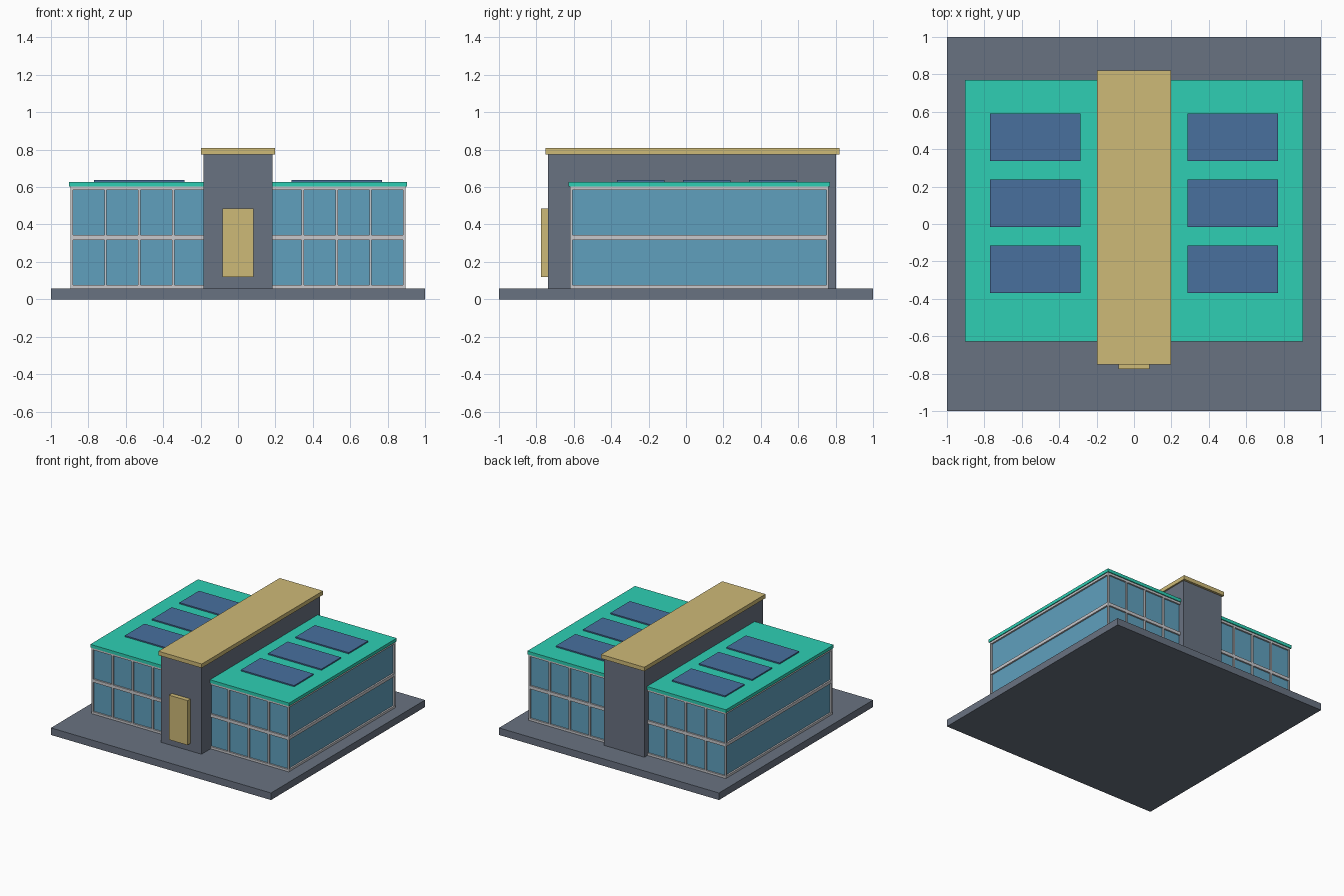
import bpy

if "Cube" in bpy.data.objects:
    bpy.data.objects.remove(bpy.data.objects["Cube"])


def material(name, rgb):
    """Flat material from 0-255 display values, converted to linear."""
    def lin(c):
        c /= 255
        return c / 12.92 if c <= 0.04045 else ((c + 0.055) / 1.055) ** 2.4
    m = bpy.data.materials.new(name)
    m.diffuse_color = (*[lin(c) for c in rgb], 1)
    m.use_nodes = True
    m.node_tree.nodes["Principled BSDF"].inputs["Base Color"].default_value = m.diffuse_color
    return m


SLATE = material("slate grey", (105, 114, 129))
TEAL = material("teal roof", (46, 207, 180))
GOLD = material("sand gold", (206, 186, 119))
GLASS = material("blue glass", (96, 160, 190))
PANEL = material("panel blue", (72, 112, 158))
FRAME = material("light frame", (200, 200, 204))


def box(name, x, y, z, mat):
    """Box from (min, max) ranges on each axis."""
    bpy.ops.mesh.primitive_cube_add(
        size=1, location=[(r[0] + r[1]) / 2 for r in (x, y, z)])
    ob = bpy.context.object
    ob.name = name
    ob.scale = [r[1] - r[0] for r in (x, y, z)]
    bpy.ops.object.transform_apply(location=False, rotation=False, scale=True)
    ob.data.materials.append(mat)
    return ob


GROUND, EAVES = 0.058, 0.602
WX, FRONT, BACK = 0.896, -0.62, 0.763      # outer faces of the glazed wings
CORE = 0.185                               # half width of the central hall
INSET, POST = 0.013, 0.013

# Plinth, central hall with its cap, and the door
box("plinth", (-1, 1), (-1, 1), (0, GROUND), SLATE)
box("central_hall", (-CORE, CORE), (-0.738, 0.803), (GROUND, 0.775), SLATE)
box("hall_cap", (-0.197, 0.197), (-0.752, 0.822), (0.775, 0.808), GOLD)
box("front_door", (-0.084, 0.084), (-0.775, -0.738), (0.12, 0.486), GOLD)


def wing(side, s):
    def span(a, b):
        return tuple(sorted((s * a, s * b)))

    # Glazing and floor bands
    box(f"{side}_glass", span(CORE, WX - INSET), (FRONT + INSET, BACK - INSET),
        (GROUND, EAVES), GLASS)
    for label, z in (("bottom", (GROUND, 0.076)), ("middle", (0.318, 0.344)),
                     ("top", (0.584, EAVES))):
        box(f"{side}_{label}_band", span(CORE, WX), (FRONT, BACK), z, FRAME)

    # Mullions on the front and back, corner posts included
    for i in range(4):
        x = WX - POST / 2 - i * 0.181
        for label, y in (("front", (FRONT, FRONT + POST)),
                         ("back", (BACK - POST, BACK))):
            box(f"{side}_{label}_mullion_{i + 1}",
                span(x - POST / 2, x + POST / 2), y, (GROUND, EAVES), FRAME)

    # Roof slab and solar panels
    box(f"{side}_roof", span(CORE, 0.903), (-0.627, 0.771), (EAVES, 0.628), TEAL)
    for i in range(3):
        y = -0.243 + i * 0.354
        box(f"{side}_solar_panel_{i + 1}", span(0.285, 0.769),
            (y - 0.127, y + 0.127), (0.628, 0.638), PANEL)


wing("left", -1)
wing("right", 1)
